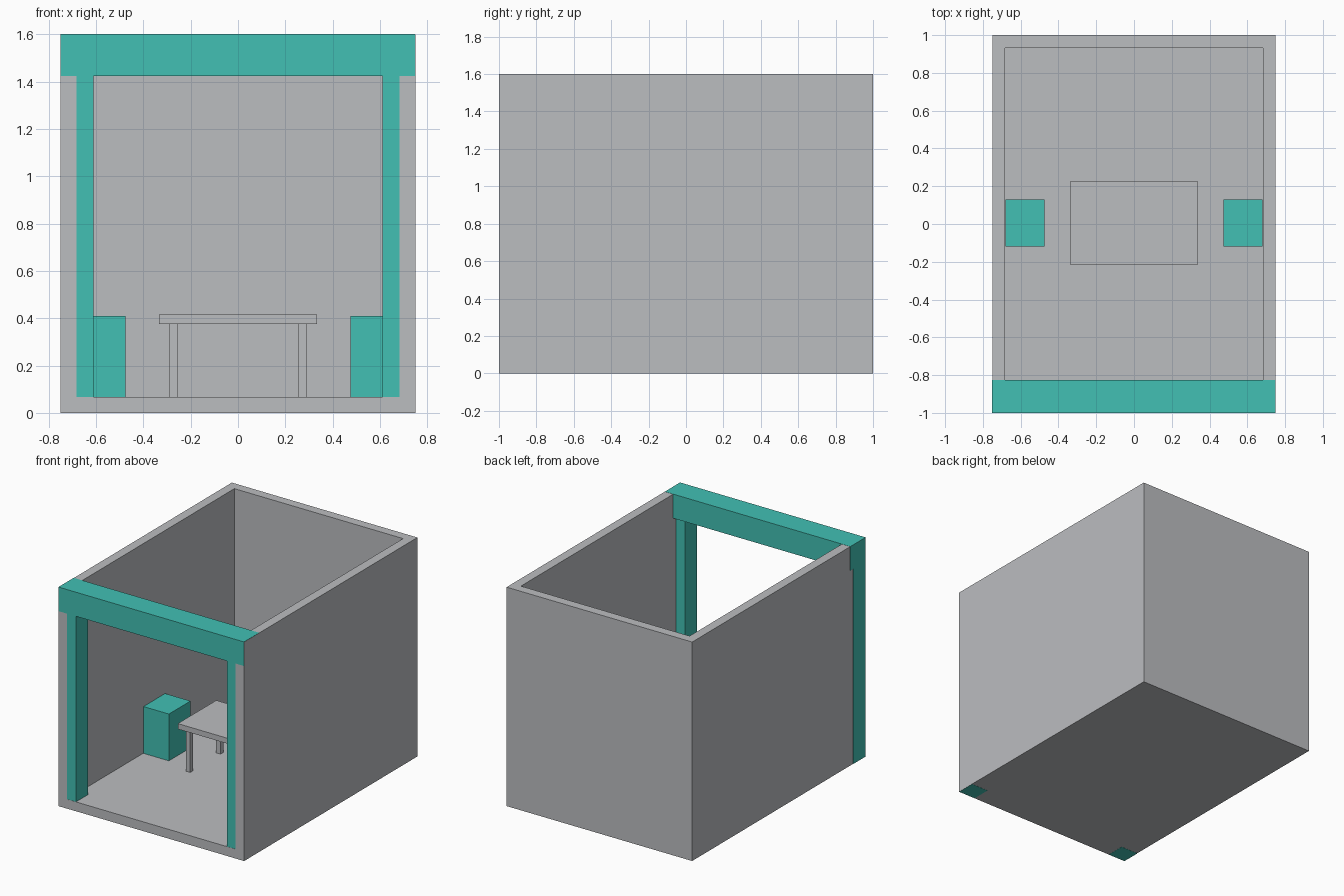
import bpy
import bmesh

if "Cube" in bpy.data.objects:
    bpy.data.objects.remove(bpy.data.objects["Cube"], do_unlink=True)


def material(name, rgb):
    m = bpy.data.materials.new(name)
    m.use_nodes = True
    color = (*rgb, 1.0)
    m.diffuse_color = color
    m.node_tree.nodes["Principled BSDF"].inputs["Base Color"].default_value = color
    return m


gray = material("light_gray", (0.50, 0.51, 0.53))
teal = material("teal", (0.054, 0.53, 0.455))


def box(name, mat, x, y, z, open_sides=()):
    """Box spanning three (min, max) ranges; open_sides lists outward directions to leave out."""
    bm = bmesh.new()
    bmesh.ops.create_cube(bm, size=1)
    bm.normal_update()
    gone = [f for f in bm.faces
            if any(f.normal.dot(d) > 0.9 for d in open_sides)]
    bmesh.ops.delete(bm, geom=gone, context='FACES')
    for v in bm.verts:
        v.co = [lo + (c + 0.5) * (hi - lo) for c, (lo, hi) in zip(v.co, (x, y, z))]
    mesh = bpy.data.meshes.new(name)
    bm.to_mesh(mesh)
    bm.free()
    mesh.materials.append(mat)
    obj = bpy.data.objects.new(name, mesh)
    bpy.context.collection.objects.link(obj)
    return obj


W, D, H = 0.75, 1.0, 1.6    # half width, half depth, height
WALL = 0.068
GAP = 0.001                 # keeps trim faces off the wall faces

# Room: floor and three walls, open at the front and top
room = box("room_shell", gray, (-W, W), (-D, D), (0, H),
           open_sides=[(0, -1, 0), (0, 0, 1)])
solid = room.modifiers.new("wall_thickness", 'SOLIDIFY')
solid.thickness = WALL
solid.offset = -1
solid.use_even_offset = True

# Front frame: two posts and a beam across the top
box("right_post", teal, (-W - GAP, -0.61), (-D + GAP, -0.86), (-GAP, 1.43))
box("left_post", teal, (0.61, W - GAP), (-D + GAP, -0.86), (-GAP, 1.43))
box("front_beam", teal, (-W - GAP, W - GAP), (-D - GAP, -0.825), (1.425, H + GAP))

# Cabinets against the side walls
for side, x in (("right", (-0.68, -0.475)), ("left", (0.475, 0.68))):
    box(side + "_cabinet", teal, x, (-0.12, 0.13), (WALL - 0.005, 0.41))

# Table
box("table_top", gray, (-0.335, 0.335), (-0.217, 0.228), (0.375, 0.415))
for side, x in (("right", -0.29), ("left", 0.255)):
    for end, y in (("front", -0.188), ("back", 0.163)):
        box(f"table_leg_{end}_{side}", gray,
            (x, x + 0.035), (y, y + 0.035), (WALL - 0.005, 0.375))
